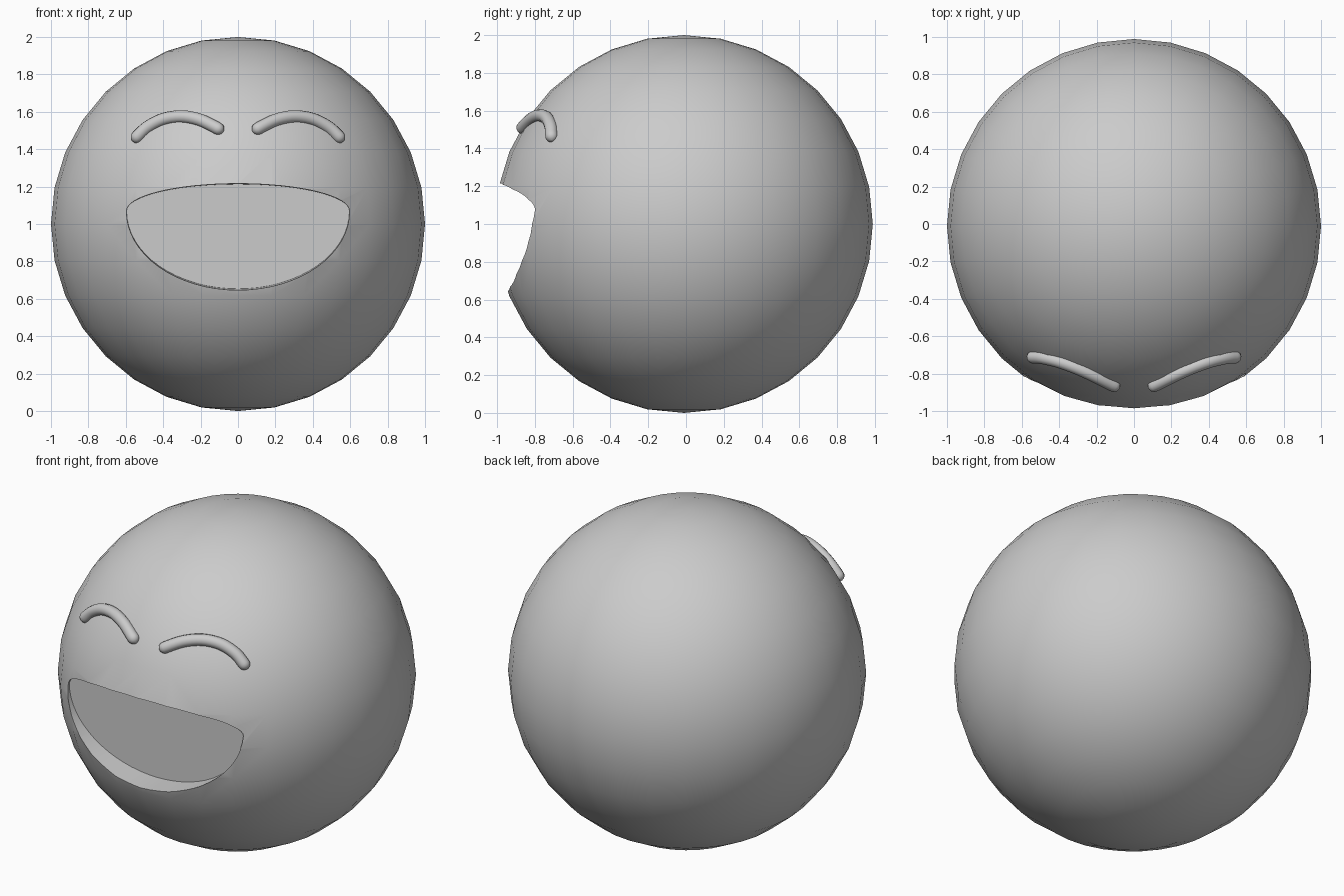
import bpy, bmesh, math
from mathutils import Vector

if "Cube" in bpy.data.objects:
    bpy.data.objects.remove(bpy.data.objects["Cube"])

CENTRE = Vector((0, -0.011, 1))

# Single plain grey
grey = bpy.data.materials.new("plain grey")
grey.use_nodes = True
grey.diffuse_color = (0.6, 0.6, 0.6, 1)
grey.node_tree.nodes["Principled BSDF"].inputs["Base Color"].default_value = (0.6, 0.6, 0.6, 1)


def activate(obj):
    bpy.ops.object.select_all(action='DESELECT')
    obj.select_set(True)
    bpy.context.view_layer.objects.active = obj


# Round head
bpy.ops.mesh.primitive_uv_sphere_add(segments=32, ring_count=16, radius=1, location=CENTRE)
head = bpy.context.object
head.name = "head"
head.data.materials.append(grey)


# Mouth cutter: two half ellipses joined at the corners, tapering inwards
def mouth_ring(bm, y, scale, count=64):
    ring = []
    for i in range(count):
        a = 2 * math.pi * i / count
        height = 0.145 if math.sin(a) > 0 else 0.423
        ring.append(bm.verts.new((0.605 * scale * math.cos(a), y,
                                  1.07 + height * scale * math.sin(a))))
    return ring


bm = bmesh.new()
front, back = mouth_ring(bm, -1.2, 1.03), mouth_ring(bm, -0.79, 0.985)
bm.faces.new(front)
bm.faces.new(back)
for i in range(len(front)):
    j = (i + 1) % len(front)
    bm.faces.new((front[i], front[j], back[j], back[i]))
bmesh.ops.recalc_face_normals(bm, faces=bm.faces)
mesh = bpy.data.meshes.new("mouth_cutter")
bm.to_mesh(mesh)
bm.free()
mesh.materials.append(grey)
cutter = bpy.data.objects.new("mouth_cutter", mesh)
bpy.context.collection.objects.link(cutter)

# Carve the open mouth
activate(head)
cut = head.modifiers.new("mouth", 'BOOLEAN')
cut.operation = 'DIFFERENCE'
cut.solver = 'EXACT'
cut.object = cutter
bpy.ops.object.modifier_apply(modifier=cut.name)
bpy.data.objects.remove(cutter)
bpy.ops.object.shade_smooth_by_angle(angle=math.radians(30))

# Smiling eyes: round-ended tubes lying on the surface of the head
ARC = [(0.107, 1.51), (0.2, 1.555), (0.3, 1.574), (0.4, 1.56), (0.485, 1.517), (0.54, 1.466)]
RADIUS = 0.034


def arc_point(t):
    """Smooth interpolation through the arc points, t from 0 to 1."""
    s = t * (len(ARC) - 1)
    k = min(int(s), len(ARC) - 2)
    u = s - k
    p = [Vector(ARC[max(0, min(len(ARC) - 1, k + d))]) for d in (-1, 0, 1, 2)]
    return 0.5 * (2 * p[1] + (p[2] - p[0]) * u
                  + (2 * p[0] - 5 * p[1] + 4 * p[2] - p[3]) * u ** 2
                  + (3 * p[1] - p[0] - 3 * p[2] + p[3]) * u ** 3)


def on_head(p, side):
    up = p.y - CENTRE.z
    return Vector((side * p.x, CENTRE.y - math.sqrt(1 - p.x ** 2 - up ** 2), p.y))


def make_eye(name, side):
    path = [on_head(arc_point(i / 20), side) for i in range(21)]
    caps = [math.radians(a) for a in (85, 65, 45, 22)]
    start, end = (path[0] - path[1]).normalized(), (path[-1] - path[-2]).normalized()
    points = [(path[0] + start * RADIUS * math.sin(a), math.cos(a)) for a in caps]
    points += [(p, 1) for p in path]
    points += [(path[-1] + end * RADIUS * math.sin(a), math.cos(a)) for a in reversed(caps)]
    curve = bpy.data.curves.new(name, 'CURVE')
    curve.dimensions = '3D'
    curve.bevel_depth = RADIUS
    curve.bevel_resolution = 4
    curve.use_fill_caps = True
    spline = curve.splines.new('POLY')
    spline.points.add(len(points) - 1)
    for sp, (co, r) in zip(spline.points, points):
        sp.co = (*co, 1)
        sp.radius = r
    curve.materials.append(grey)
    eye = bpy.data.objects.new(name, curve)
    bpy.context.collection.objects.link(eye)
    activate(eye)
    bpy.ops.object.convert(target='MESH')
    bpy.ops.object.shade_smooth_by_angle(angle=math.radians(50))


make_eye("left_eye", 1)
make_eye("right_eye", -1)
